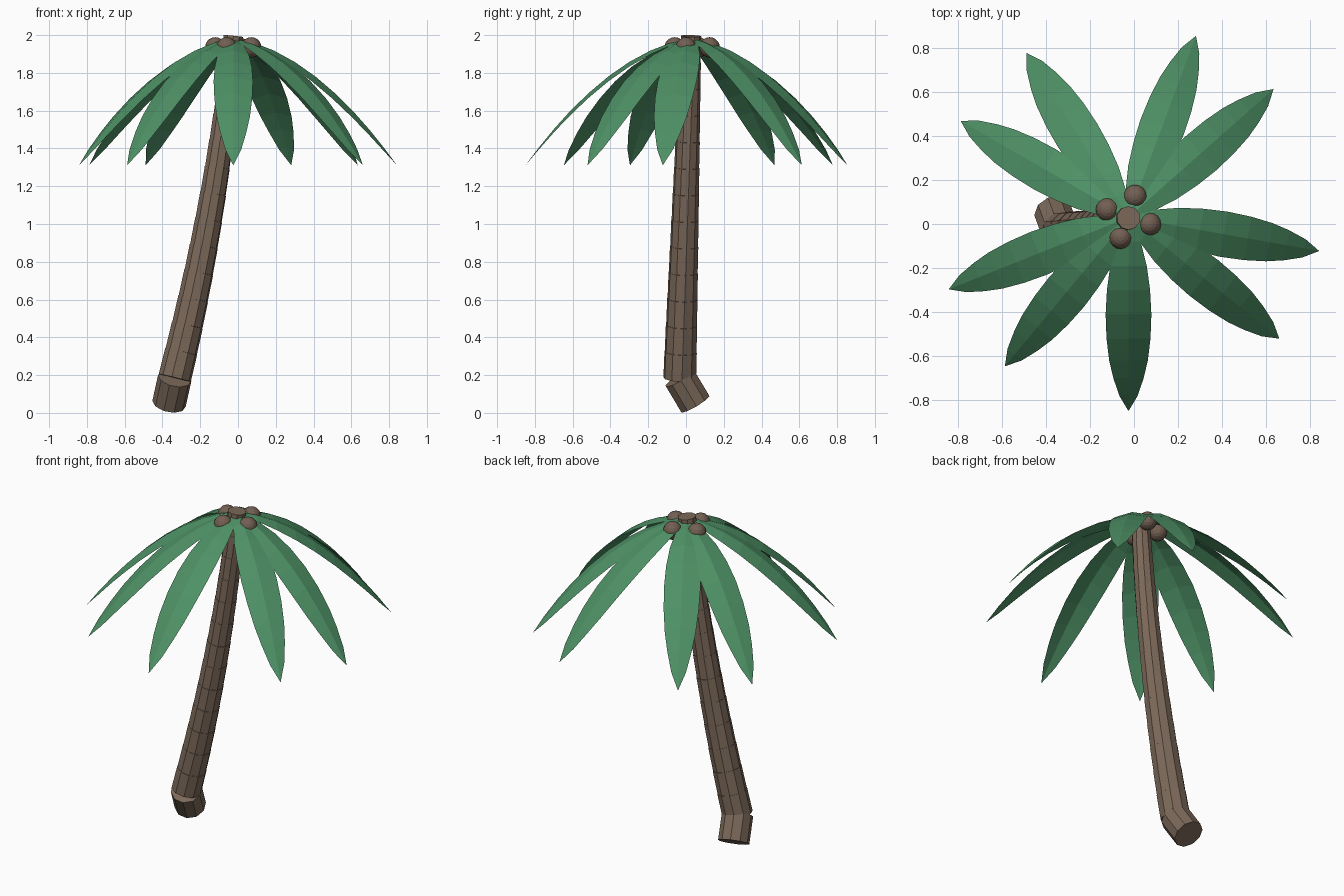
import bpy, bmesh, math
from mathutils import Vector, Matrix

if "Cube" in bpy.data.objects:
    bpy.data.objects.remove(bpy.data.objects["Cube"])


def material(name, rgb):
    m = bpy.data.materials.new(name)
    m.diffuse_color = (*rgb, 1)
    m.use_nodes = True
    m.node_tree.nodes["Principled BSDF"].inputs["Base Color"].default_value = m.diffuse_color
    return m


BROWN = material("bark", (0.20, 0.14, 0.10))
NUT = material("nut_shell", (0.17, 0.115, 0.085))
GREEN = material("leaf", (0.075, 0.28, 0.13))


def finish(bm, name, mat):
    me = bpy.data.meshes.new(name)
    bm.to_mesh(me)
    bm.free()
    me.materials.append(mat)
    ob = bpy.data.objects.new(name, me)
    bpy.context.collection.objects.link(ob)
    return ob


# Trunk: stacked ten-sided drums along a leaning curve
def trunk_point(t):
    return Vector((-0.335 + 0.455 * t - 0.145 * t * t,
                   -0.033 + 0.06 * t,
                   0.185 + 1.81 * t))


def add_drum(bm, a, b, r1, r2):
    axis = b - a
    rot = axis.to_track_quat('Z', 'Y').to_matrix().to_4x4()
    bmesh.ops.create_cone(bm, cap_ends=True, segments=10, radius1=r1, radius2=r2,
                          depth=axis.length,
                          matrix=Matrix.Translation((a + b) / 2) @ rot)


SEGMENTS = 13
bm = bmesh.new()
for i in range(SEGMENTS):
    r = 0.088 - 0.033 * i / (SEGMENTS - 1)
    add_drum(bm, trunk_point(i / SEGMENTS), trunk_point((i + 1) / SEGMENTS), r, r - 0.001)
finish(bm, "trunk", BROWN)

# Base: kinked bottom drum
bm = bmesh.new()
add_drum(bm, Vector((-0.365, 0.048, 0.049)), Vector((-0.335, -0.033, 0.185)), 0.09, 0.09)
finish(bm, "trunk_base", BROWN)

# Fronds: drooping leaves with a raised midrib, (distance, half width) profile
PROFILE = [(0.0, 0.03), (0.11, 0.055), (0.22, 0.083), (0.33, 0.098), (0.44, 0.104),
           (0.55, 0.100), (0.65, 0.088), (0.73, 0.069), (0.81, 0.042), (0.88, 0.0)]
CROWN = Vector((-0.025, 0.03, 0))
ANGLES = [69.6, 41.5, -10, -38.8, -90, -129.7, -158.2, 150.1, 121.8]

for n, deg in enumerate(ANGLES):
    bm = bmesh.new()
    rows = []
    for r, w in PROFILE:
        z = 1.986 - 0.16 * r - 0.69 * r * r
        drop = 0.25 * w
        if w:
            pts = [(r, w, z - drop), (r, 0, z), (r, -w, z - drop)]
        else:
            pts = [(r, 0, z)]
        rows.append([bm.verts.new(p) for p in pts])
    for a, b in zip(rows, rows[1:]):
        for k in (0, 1):
            if len(b) == 3:
                bm.faces.new((a[k], a[k + 1], b[k + 1], b[k]))
            else:
                bm.faces.new((a[k], a[k + 1], b[0]))
    bm.transform(Matrix.Translation(CROWN) @ Matrix.Rotation(math.radians(deg), 4, 'Z'))
    finish(bm, f"frond_{n + 1}", GREEN)

# Coconuts around the trunk top
for n, (x, y) in enumerate([(-0.12, 0.065), (0.005, 0.125), (0.07, 0.0), (-0.06, -0.06)]):
    bm = bmesh.new()
    bmesh.ops.create_uvsphere(bm, u_segments=16, v_segments=10, radius=0.054,
                              matrix=Matrix.Translation((x, y, 1.935)))
    finish(bm, f"coconut_{n + 1}", NUT)
